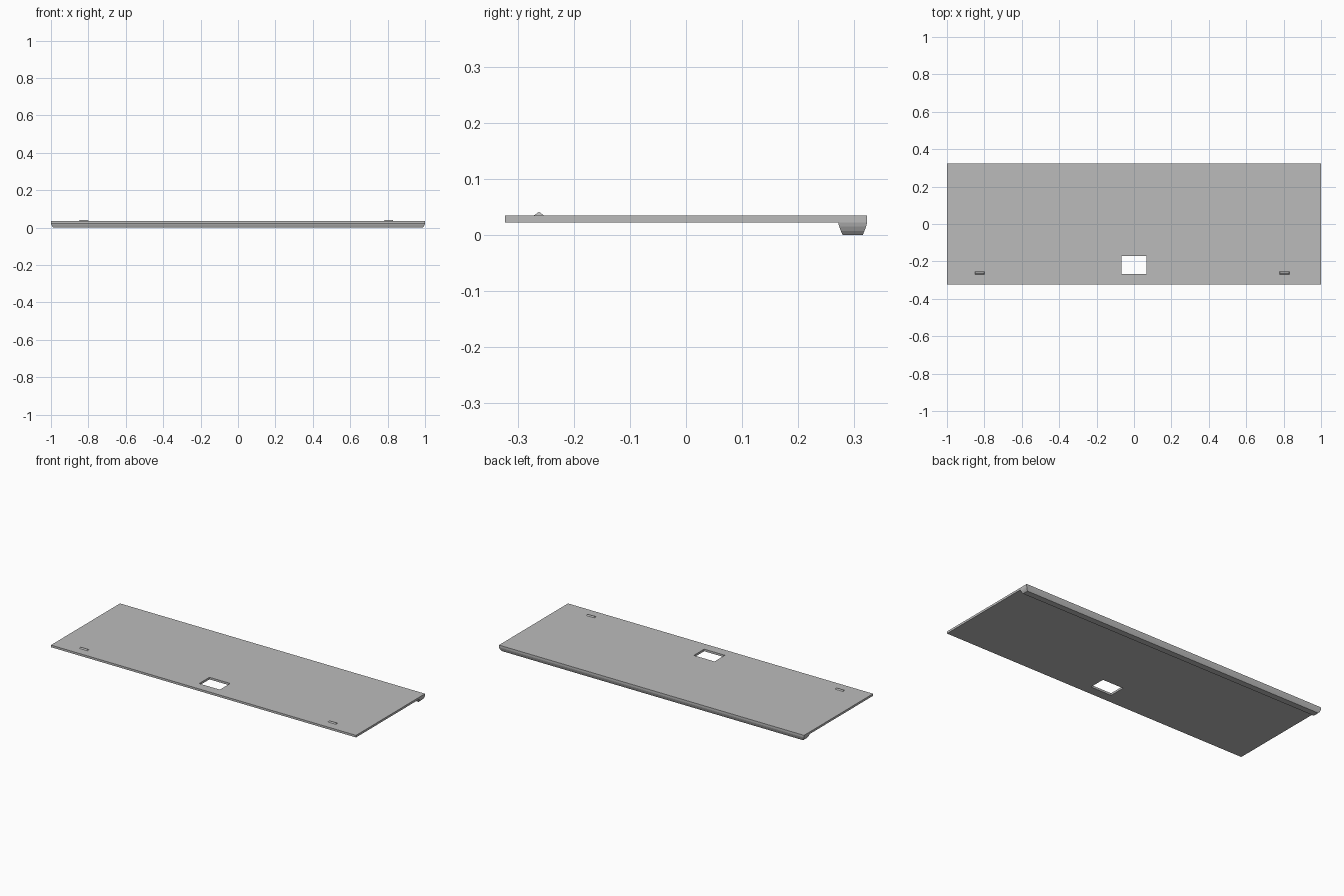
import bpy, bmesh

if "Cube" in bpy.data.objects:
    bpy.data.objects.remove(bpy.data.objects["Cube"], do_unlink=True)

# Single grey finish
grey = bpy.data.materials.new("plain grey")
grey.use_nodes = True
colour = (0.5, 0.5, 0.5, 1)
grey.diffuse_color = colour
grey.node_tree.nodes["Principled BSDF"].inputs["Base Color"].default_value = colour

PLATE_BOTTOM, PLATE_TOP = 0.0225, 0.035


def finish(name, bm):
    bmesh.ops.recalc_face_normals(bm, faces=bm.faces[:])
    mesh = bpy.data.meshes.new(name)
    bm.to_mesh(mesh)
    bm.free()
    mesh.materials.append(grey)
    obj = bpy.data.objects.new(name, mesh)
    bpy.context.scene.collection.objects.link(obj)
    return obj


def loft(name, rings):
    """Stack rectangles given as (x0, x1, y0, y1, z) and cap both ends."""
    bm = bmesh.new()
    loops = [[bm.verts.new(p) for p in
              ((x0, y0, z), (x1, y0, z), (x1, y1, z), (x0, y1, z))]
             for x0, x1, y0, y1, z in rings]
    for low, high in zip(loops, loops[1:]):
        for i in range(4):
            j = (i + 1) % 4
            bm.faces.new((low[i], low[j], high[j], high[i]))
    bm.faces.new(loops[0])
    bm.faces.new(loops[-1])
    return finish(name, bm)


# Flat panel with a rectangular opening near the front edge
bm = bmesh.new()
xs = (-1, -0.068, 0.068, 1)
ys = (-0.323, -0.267, -0.17, 0.323)
grid = [[bm.verts.new((x, y, PLATE_BOTTOM)) for x in xs] for y in ys]
for r in range(3):
    for c in range(3):
        if (r, c) != (1, 1):
            bm.faces.new((grid[r][c], grid[r][c + 1],
                          grid[r + 1][c + 1], grid[r + 1][c]))
top = bmesh.ops.extrude_face_region(bm, geom=bm.faces[:], use_keep_orig=True)
bmesh.ops.translate(bm, vec=(0, 0, PLATE_TOP - PLATE_BOTTOM),
                    verts=[v for v in top["geom"] if isinstance(v, bmesh.types.BMVert)])
finish("panel", bm)

# Tapered lip under the back edge, with softly rounded ends
loft("rear_lip", [
    (-0.988, 0.988, 0.279, 0.315, 0),
    (-0.994, 0.994, 0.276, 0.318, 0.007),
    (-0.998, 0.998, 0.273, 0.321, 0.015),
    (-1, 1, 0.271, 0.323, PLATE_BOTTOM),
])

# Small ridge-shaped catches on the top near the front corners
for side, x in (("left", 0.805), ("right", -0.83)):
    x = 0.805 if side == "left" else -0.825
    loft(side + "_catch", [
        (x - 0.027, x + 0.027, -0.272, -0.252, PLATE_TOP - 0.001),
        (x - 0.022, x + 0.022, -0.263, -0.261, 0.0405),
    ])
